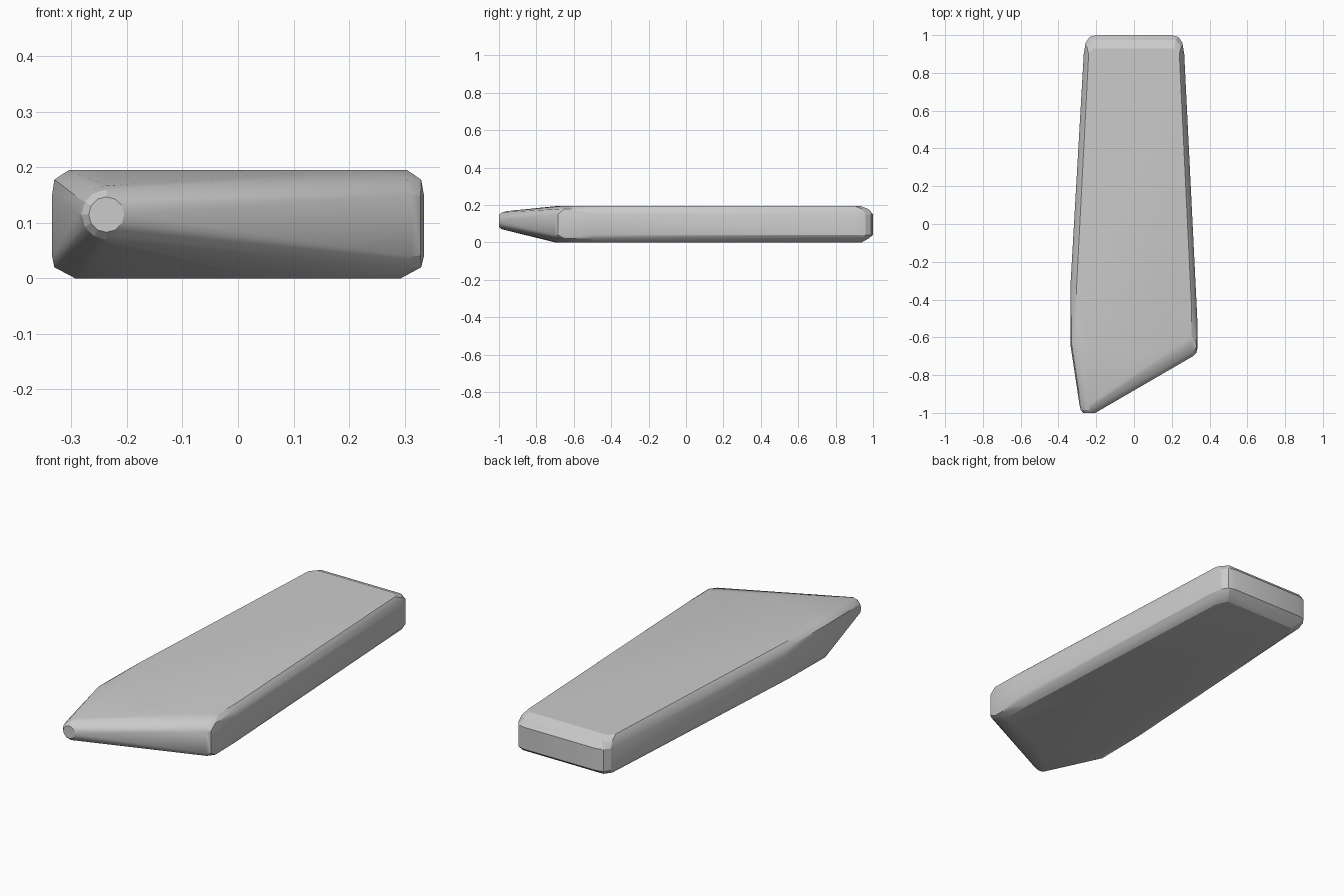
import bpy, bmesh, math

bm = bmesh.new()


def layer(points, *heights):
    for z in heights:
        for x, y in points:
            bm.verts.new((x, y, z))


# widest outline: tapered sides, slanted front edge
layer([(-0.2, 1), (0.2, 1), (0.235, 0.99), (-0.235, 0.99),
       (0.256, 0.96), (-0.256, 0.96), (0.266, 0.9), (-0.266, 0.9),
       (-0.335, -0.3), (-0.335, -0.65), (0.335, -0.5), (0.335, -0.66),
       (0.329, -0.685), (0.312, -0.7)], 0.04, 0.15)

# softened shoulders above and below the side wall
layer([(-0.22, 0.975), (0.22, 0.975), (-0.25, 0.94), (0.25, 0.94),
       (-0.327, -0.35), (-0.331, -0.63), (0.327, -0.5),
       (0.33, -0.65), (0.305, -0.683)], 0.02, 0.178)

# flat top with curved front border
layer([(-0.215, 0.93), (0.215, 0.93), (-0.24, 0.9), (0.24, 0.9),
       (-0.305, -0.35), (-0.305, -0.6), (-0.24, -0.64), (-0.12, -0.67),
       (0.03, -0.68), (0.16, -0.665), (0.25, -0.635), (0.305, -0.59),
       (0.305, -0.45)], 0.195)

# flat underside
layer([(-0.2, 0.94), (0.2, 0.94), (-0.225, 0.88), (0.225, 0.88),
       (-0.293, -0.35), (-0.293, -0.6), (-0.22, -0.66), (-0.1, -0.69),
       (0.05, -0.7), (0.18, -0.68), (0.293, -0.61), (0.293, -0.45)], 0)

# rounded point at the front left
for y, r in ((-1, 0.032), (-0.985, 0.045), (-0.955, 0.052)):
    for i in range(12):
        a = math.tau * i / 12
        bm.verts.new((-0.237 + r * math.cos(a), y, 0.115 + r * math.sin(a)))

# skin everything as one convex body
result = bmesh.ops.convex_hull(bm, input=bm.verts[:])
loose = [v for v in bm.verts if not v.link_faces]
bmesh.ops.delete(bm, geom=loose, context='VERTS')
bmesh.ops.dissolve_limit(bm, angle_limit=math.radians(1),
                         verts=bm.verts[:], edges=bm.edges[:])
bmesh.ops.recalc_face_normals(bm, faces=bm.faces[:])

mesh = bpy.data.meshes.new("tapered_slab")
bm.to_mesh(mesh)
bm.free()
slab = bpy.data.objects.new("tapered_slab", mesh)
bpy.context.collection.objects.link(slab)
bpy.context.view_layer.objects.active = slab
slab.select_set(True)
bpy.ops.object.shade_smooth_by_angle(angle=math.radians(20))
